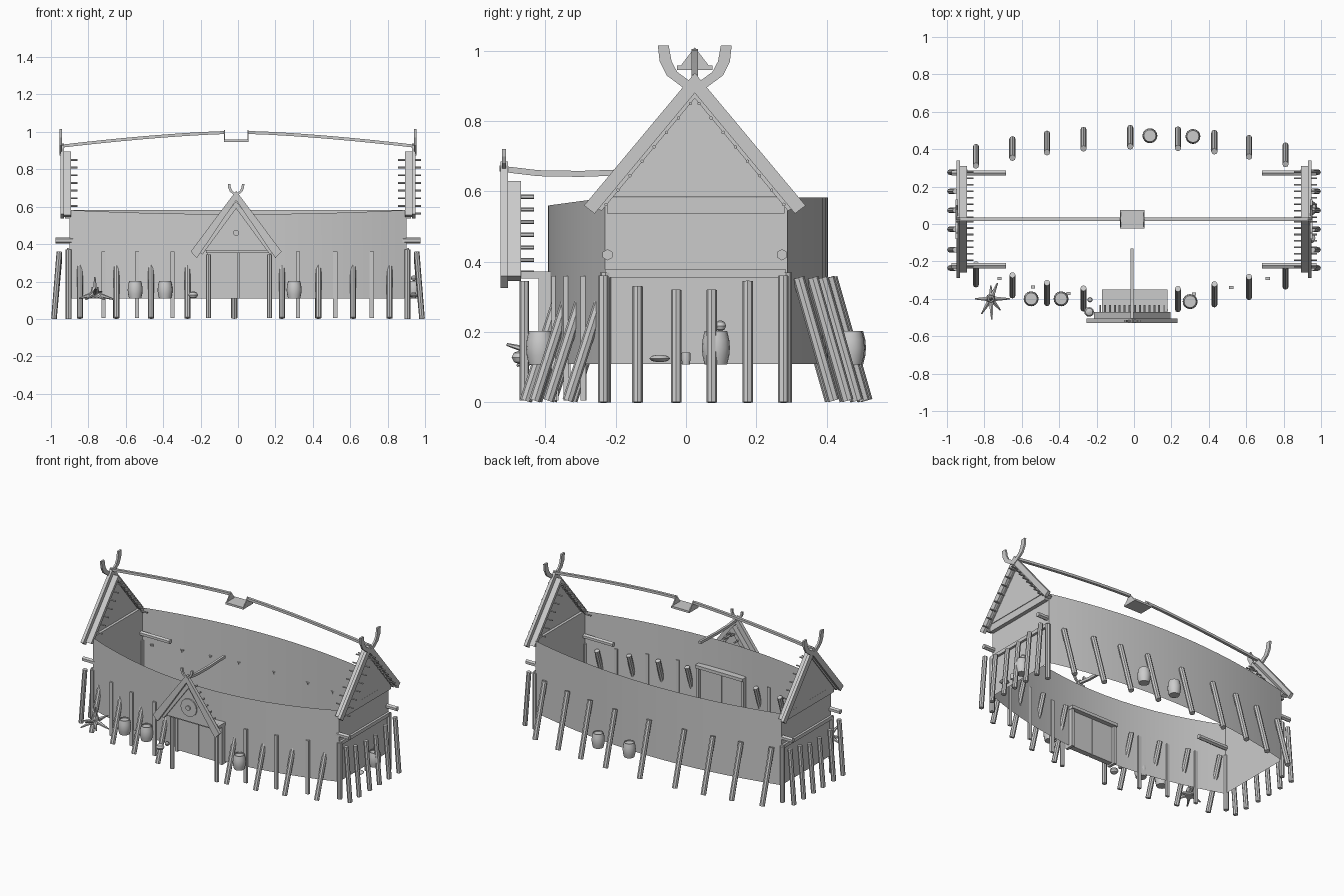
import bpy, bmesh, math
from mathutils import Vector

if "Cube" in bpy.data.objects:
    bpy.data.objects.remove(bpy.data.objects["Cube"])

YC = 0.025   # ridge line of the hall
PX = -0.01   # ridge line of the porch


def finish(name, bm, smooth=False):
    bmesh.ops.recalc_face_normals(bm, faces=bm.faces)
    me = bpy.data.meshes.new(name)
    bm.to_mesh(me)
    bm.free()
    ob = bpy.data.objects.new(name, me)
    bpy.context.collection.objects.link(ob)
    if smooth:
        me.shade_smooth()
        me.set_sharp_from_angle(angle=math.radians(40))
    return ob


def slab(name, pts, vec):
    """Flat outline extruded along vec."""
    bm = bmesh.new()
    f = bm.faces.new([bm.verts.new(p) for p in pts])
    r = bmesh.ops.extrude_face_region(bm, geom=[f], use_keep_orig=True)
    vs = [g for g in r["geom"] if isinstance(g, bmesh.types.BMVert)]
    bmesh.ops.translate(bm, verts=vs, vec=Vector(vec))
    return finish(name, bm)


def box(name, x0, x1, y0, y1, z0, z1):
    return slab(name, [(x0, y0, z0), (x1, y0, z0), (x1, y1, z0), (x0, y1, z0)], (0, 0, z1 - z0))


def rod(name, p, q, r1, r2=None, n=8):
    p, q = Vector(p), Vector(q)
    bm = bmesh.new()
    bmesh.ops.create_cone(bm, cap_ends=True, segments=n, radius1=r1,
                          radius2=r1 if r2 is None else r2, depth=(q - p).length)
    rot = (q - p).to_track_quat('Z', 'Y').to_matrix()
    for v in bm.verts:
        v.co = rot @ v.co + (p + q) / 2
    return finish(name, bm, n > 8)


def lathe(name, prof, loc, n=16):
    bm = bmesh.new()
    rings = [[bm.verts.new((loc[0] + r * math.cos(2 * math.pi * i / n),
                            loc[1] + r * math.sin(2 * math.pi * i / n), loc[2] + z))
              for i in range(n)] for r, z in prof]
    for a, b in zip(rings, rings[1:]):
        for i in range(n):
            bm.faces.new((a[i], a[(i + 1) % n], b[(i + 1) % n], b[i]))
    bm.faces.new(rings[0])
    bm.faces.new(rings[-1])
    return finish(name, bm, True)


def sweep(name, path, w, h):
    """Rectangular bar following a path in 3D."""
    bm = bmesh.new()
    rings = []
    for p in path:
        p = Vector(p)
        along_x = abs(path[-1][0] - path[0][0]) > 0.01
        a = Vector((0, w / 2, 0)) if along_x else Vector((w / 2, 0, 0))
        b = Vector((0, 0, h / 2))
        rings.append([bm.verts.new(p + d) for d in (a + b, b - a, -a - b, a - b)])
    for a, b in zip(rings, rings[1:]):
        for i in range(4):
            bm.faces.new((a[i], a[(i + 1) % 4], b[(i + 1) % 4], b[i]))
    bm.faces.new(rings[0])
    bm.faces.new(rings[-1])
    return finish(name, bm)


def front_y(x):
    return -0.393 + 0.163 * (x / 0.9) ** 2


def back_y(x):
    return 0.404 - 0.116 * (x / 0.9) ** 2


# Bowed hull-shaped wall: one closed sheet, open above and below
xs = [-0.9 + 1.8 * i / 16 for i in range(17)]
loop = [(x, front_y(x), 0.56 + 0.022 * (x / 0.9) ** 2) for x in xs]
loop += [(x, back_y(x), 0.583) for x in reversed(xs)]
bm = bmesh.new()
low = [bm.verts.new((x, y, 0.11)) for x, y, z in loop]
top = [bm.verts.new(p) for p in loop]
for i in range(len(loop)):
    j = (i + 1) % len(loop)
    bm.faces.new((low[i], low[j], top[j], top[i]))
finish("hall_wall", bm, True)

HORN = [(0.105, 1.015), (0.10, 0.97), (0.08, 0.93), (0.03, 0.893), (-0.01, 0.875),
        (-0.01, 0.90), (0.02, 0.918), (0.05, 0.94), (0.066, 0.97), (0.074, 1.015)]
BARGE = [(0, 0.937), (0.315, 0.56), (0.285, 0.537), (0, 0.88)]

# Gable ends
for s in (-1, 1):
    tri = [(-0.26, 0.585), (0.26, 0.585), (0, 0.89)]
    slab("gable_panel", [(s * 0.915, YC + y, z) for y, z in tri], (s * 0.012, 0, 0))
    box("gable_tie_beam", s * 0.9, s * 0.925, -0.225, 0.28, 0.537, 0.583)
    box("end_wall_rail", s * 0.9, s * 0.915, -0.23, 0.285, 0.355, 0.378)
    for m in (-1, 1):
        slab("gable_bargeboard", [(s * 0.93, YC + m * y, z) for y, z in BARGE], (s * 0.02, 0, 0))
        inner = [(0, 0.895), (0.285, 0.555), (0.265, 0.545), (0, 0.865)]
        slab("gable_rafter", [(s * 0.893, YC + m * y, z) for y, z in inner], (s * 0.04, 0, 0))
        slab("gable_horn", [(s * 0.942, YC + m * y, z) for y, z in HORN], (s * 0.012, 0, 0))
        for k in range(8):
            z = 0.85 - 0.041 * k
            y = YC + m * (0.012 + (0.85 - z) * 0.84)
            x0, x1 = (-0.91, -0.858) if s < 0 else (0.855, 0.979)
            rod("gable_peg", (x0, y, z), (x1, y, z), 0.005, n=6)
        # projecting wall-plate log
        rod("wall_plate_log", (s * 0.685, YC + m * 0.248, 0.42), (s * 0.975, YC + m * 0.248, 0.42), 0.016, n=6)
        # corner post
        yc = YC + 0.003 + m * 0.257
        rod("corner_post", (s * 0.905, yc, 0), (s * 0.905, yc, 0.37), 0.016)
    # row of end posts
    for y, h in ((-0.235, 0.36), (-0.138, 0.33), (-0.028, 0.32), (0.073, 0.32), (0.175, 0.345), (0.277, 0.36)):
        rod("end_post", (s * 0.984, y, 0), (s * 0.955, y, h), 0.015)

# Leaning buttress posts, tips pass through the wall
for x in (-0.845, -0.65, -0.465, -0.27, -0.02, 0.235, 0.43, 0.615, 0.81):
    b = back_y(x)
    rod("back_buttress", (x, b + 0.11, 0.005), (x, b + 0.01, 0.355), 0.017)
    if x != -0.02:
        f = front_y(x)
        rod("front_buttress", (x, f - 0.075, 0.005), (x, f + 0.035, 0.345), 0.016)

# Flat upright planks against the front wall
for x in (-0.72, -0.54, -0.35, 0.32, 0.52, 0.715):
    y = front_y(x)
    box("front_plank", x - 0.011, x + 0.011, y - 0.01, y + 0.006, 0.005, 0.36)

# Ridge beam in two bowed halves with the smoke vent between
for s in (-1, 1):
    xi = -0.075 if s < 0 else 0.05
    path = []
    for i in range(9):
        x = xi + (s * 0.95 - xi) * i / 8
        path.append((x, YC, 0.998 - 0.075 * (abs(x) / 0.95) ** 1.5))
    sweep("ridge_beam", path, 0.018, 0.016)
    tri = [(-0.05, 0.945), (0.05, 0.945), (0, 1.01)]
    slab("smoke_vent_end", [(xi, YC + y, z) for y, z in tri], (0.006, 0, 0))
box("smoke_vent_floor", -0.075, 0.056, YC - 0.05, YC + 0.05, 0.945, 0.958)

# Porch gable
for m in (-1, 1):
    barge = [(0, 0.685), (0.243, 0.36), (0.21, 0.325), (0, 0.635)]
    slab("porch_bargeboard", [(PX + m * x, -0.528, z) for x, z in barge], (0, 0.022, 0))
    inner = [(0, 0.63), (0.205, 0.36), (0.18, 0.345), (0, 0.59)]
    slab("porch_rafter", [(PX + m * x, -0.506, z) for x, z in inner], (0, 0.036, 0))
    slab("porch_horn", [(PX + m * x * 0.42, -0.524, 0.665 + (z - 0.895) * 0.46) for x, z in HORN], (0, 0.012, 0))
    for k in range(7):
        z = 0.585 - 0.036 * k
        x = PX + m * (0.015 + (0.585 - z) * 0.72)
        rod("porch_peg", (x, -0.48, z), (x, -0.432, z), 0.006, n=6)
    xp = 0.005 + m * 0.163
    rod("porch_post", (xp, -0.46, 0.005), (xp, -0.46, 0.345), 0.014)
    # door leaf
    box("door_leaf", 0.004 + m * 0.003, 0.004 + m * 0.16, -0.415, -0.38, 0.11, 0.36)
    box("door_jamb", xp - 0.009, xp + 0.009, -0.42, -0.36, 0.1, 0.37)
box("door_lintel", -0.17, 0.18, -0.48, -0.35, 0.352, 0.372)
slab("porch_panel", [(PX - 0.185, -0.495, 0.365), (PX + 0.185, -0.495, 0.365), (PX, -0.495, 0.62)], (0, 0.015, 0))
sweep("porch_ridge", [(PX, -0.53, 0.665), (PX, -0.42, 0.652), (PX, -0.3, 0.65), (PX, -0.13, 0.656)], 0.016, 0.017)
rod("porch_roundel", (PX, -0.492, 0.46), (PX, -0.503, 0.46), 0.058, n=20)
rod("porch_boss", (PX, -0.5, 0.46), (PX, -0.512, 0.46), 0.016, n=12)

# Barrels
BARREL = [(0.032, 0), (0.038, 0.025), (0.04, 0.047), (0.038, 0.07), (0.032, 0.095), (0.028, 0.095), (0.028, 0.088)]
for x, y in ((-0.55, -0.4), (-0.39, -0.4), (0.3, -0.415), (0.085, 0.472), (0.315, 0.468), (0.94, 0.085)):
    lathe("barrel", BARREL, (x, y, 0.108))

# Pots and sacks
BALL = [(0.2, -0.95), (0.75, -0.66), (1, 0), (0.75, 0.66), (0.2, 0.95)]
for x, y, z, rx, rz in ((-0.24, -0.47, 0.128, 0.026, 0.02), (-0.235, -0.405, 0.125, 0.014, 0.014),
                        (0.94, -0.075, 0.125, 0.03, 0.011), (0.94, 0.098, 0.218, 0.016, 0.016)):
    lathe("round_pot", [(r * rx, h * rz) for r, h in BALL], (x, y, z), 12)
lathe("cup", [(0.011, 0), (0.013, 0.018), (0.012, 0.034)], (0.94, 0.0, 0.108), 12)

# Uprooted stump with spreading roots
base = Vector((-0.765, -0.4, 0.135))
rod("stump_trunk", base - Vector((0, 0, 0.02)), base + Vector((0, 0, 0.035)), 0.028, 0.018)
for dx, dy, dz in ((-0.085, 0.0, -0.025), (0.1, 0.0, -0.03), (-0.05, -0.08, -0.03), (0.05, -0.06, -0.03),
                   (0.035, 0.085, 0.01), (0.0, 0.07, -0.02), (0.005, -0.11, 0.03), (0.0, 0.0, 0.09)):
    rod("stump_root", base, base + Vector((dx, dy, dz)), 0.016, 0.004, 6)
